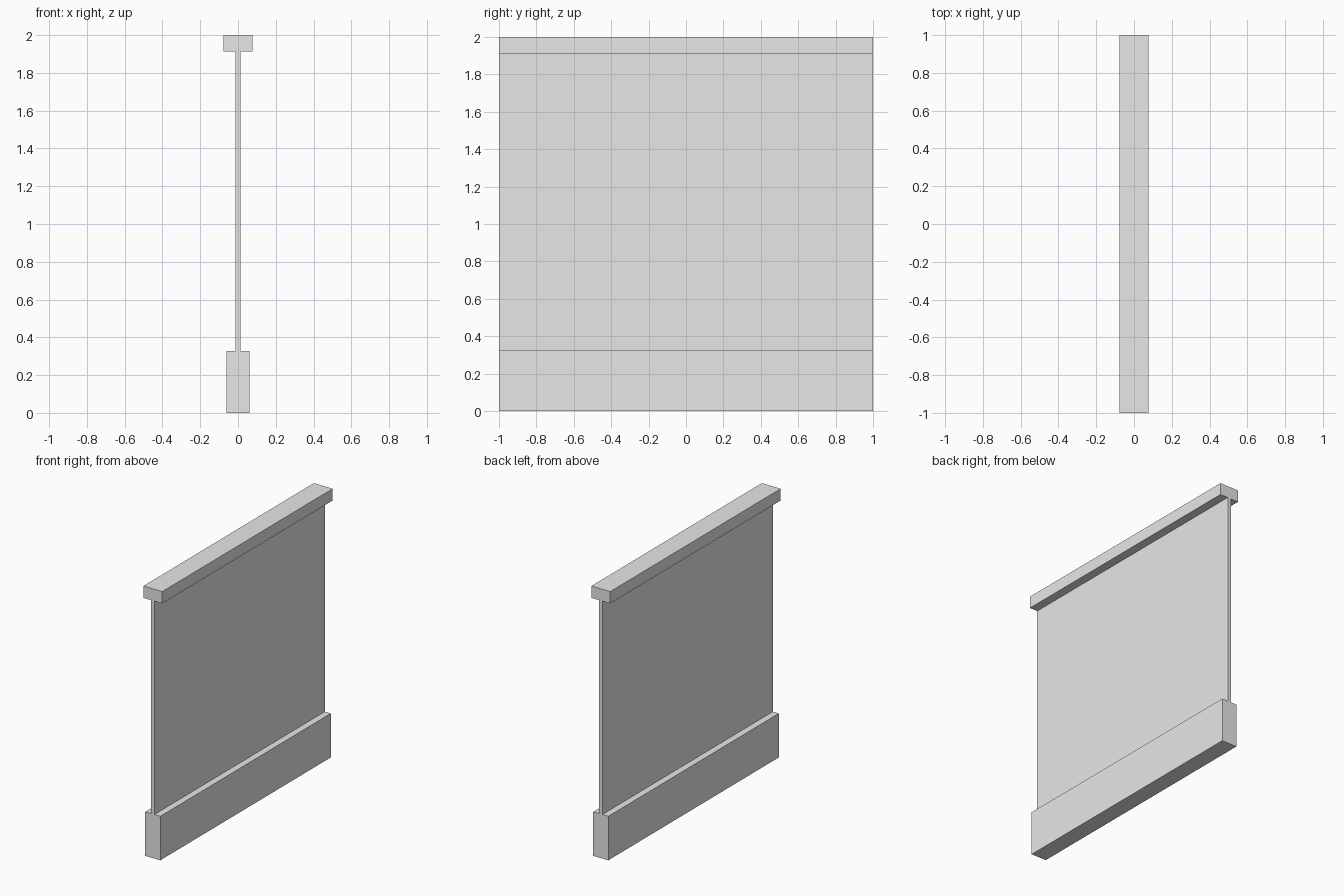
import bpy

if "Cube" in bpy.data.objects:
    bpy.data.objects.remove(bpy.data.objects["Cube"])

# One plain grey for every part
grey = bpy.data.materials.new("light_grey")
grey.diffuse_color = (0.8, 0.8, 0.8, 1.0)
grey.use_nodes = True
grey.node_tree.nodes["Principled BSDF"].inputs["Base Color"].default_value = grey.diffuse_color


def box(name, width, z0, z1, length=2.0):
    """Box centred on x and y, running from z0 to z1."""
    bpy.ops.mesh.primitive_cube_add(size=1, location=(0, 0, (z0 + z1) / 2))
    ob = bpy.context.object
    ob.name = name
    ob.scale = (width, length, z1 - z0)
    bpy.ops.object.transform_apply(location=False, rotation=False, scale=True)
    ob.data.materials.append(grey)
    return ob


# Plinth, thin panel and capping rail
box("base_plinth", 0.124, 0.0, 0.327)
box("thin_panel", 0.026, 0.327, 1.912)
box("top_rail", 0.155, 1.912, 2.0)
